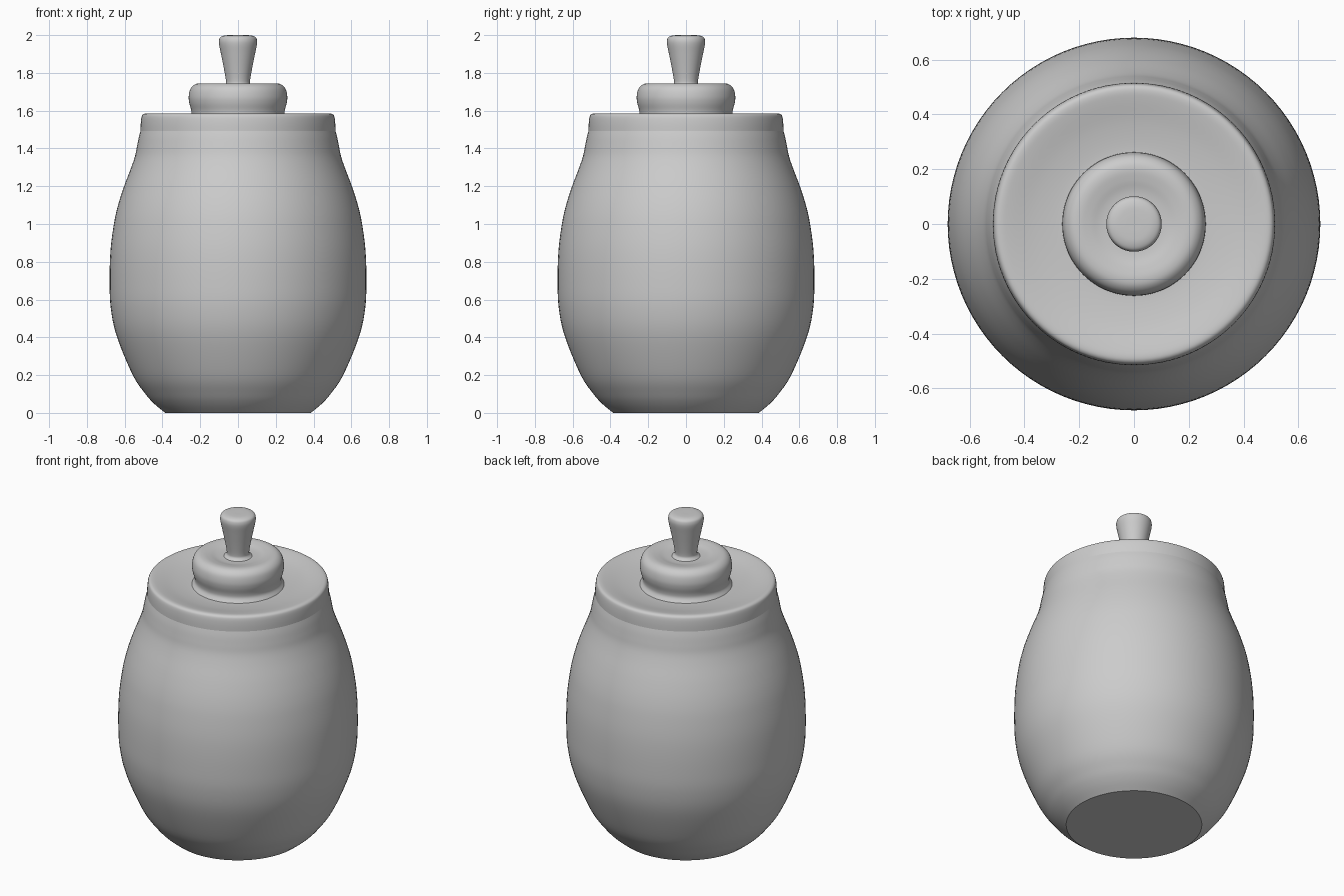
import bpy, math

if "Cube" in bpy.data.objects:
    bpy.data.objects.remove(bpy.data.objects["Cube"])

SEGMENTS = 96


def catmull(p0, p1, p2, p3, t):
    return 0.5 * (2 * p1 + (p2 - p0) * t + (2 * p0 - 5 * p1 + 4 * p2 - p3) * t * t
                  + (3 * p1 - p0 - 3 * p2 + p3) * t ** 3)


def smooth_profile(points, steps=5):
    ext = [points[0]] + points + [points[-1]]
    out = []
    for i in range(1, len(ext) - 2):
        for s in range(steps):
            out.append(tuple(catmull(*(ext[i + k][a] for k in (-1, 0, 1, 2)), s / steps)
                             for a in (0, 1)))
    return out + [points[-1]]


def lathe(name, points):
    """Revolve an (r, z) profile, bottom to top, and close both ends."""
    prof = smooth_profile(points)
    n = SEGMENTS
    verts = [(r * math.cos(math.tau * j / n), r * math.sin(math.tau * j / n), z)
             for r, z in prof for j in range(n)]
    faces = [(i * n + j, i * n + (j + 1) % n, (i + 1) * n + (j + 1) % n, (i + 1) * n + j)
             for i in range(len(prof) - 1) for j in range(n)]
    last = (len(prof) - 1) * n
    faces += [tuple(reversed(range(n))), tuple(range(last, last + n))]
    mesh = bpy.data.meshes.new(name)
    mesh.from_pydata(verts, [], faces)
    obj = bpy.data.objects.new(name, mesh)
    bpy.context.collection.objects.link(obj)
    bpy.ops.object.select_all(action='DESELECT')
    obj.select_set(True)
    bpy.context.view_layer.objects.active = obj
    bpy.ops.object.shade_smooth_by_angle(angle=math.radians(35))
    return obj


# Rounded belly narrowing to the neck
lathe("jar_body", [(0.385, 0.0), (0.44, 0.045), (0.49, 0.10), (0.557, 0.20),
                   (0.64, 0.40), (0.673, 0.55), (0.68, 0.70), (0.675, 0.86),
                   (0.657, 1.00), (0.635, 1.10), (0.603, 1.20), (0.565, 1.30),
                   (0.545, 1.36), (0.535, 1.41), (0.525, 1.46), (0.514, 1.50)])

# Lid with rounded rim and dished top
lathe("lid", [(0.516, 1.485), (0.515, 1.53), (0.511, 1.565), (0.503, 1.58),
              (0.485, 1.585), (0.45, 1.58), (0.37, 1.563), (0.29, 1.553),
              (0.22, 1.552), (0.02, 1.552)])

# Rounded collar on the lid, dished around the handle
lathe("lid_collar", [(0.262, 1.552), (0.247, 1.575), (0.247, 1.60), (0.258, 1.64),
                     (0.261, 1.675), (0.252, 1.715), (0.23, 1.738), (0.20, 1.745),
                     (0.16, 1.74), (0.11, 1.73), (0.02, 1.728)])

# Flared handle
lathe("handle", [(0.085, 1.725), (0.067, 1.74), (0.064, 1.76), (0.074, 1.82),
                 (0.09, 1.90), (0.10, 1.95), (0.10, 1.975), (0.092, 1.99),
                 (0.07, 1.998), (0.04, 2.0), (0.01, 2.0)])
